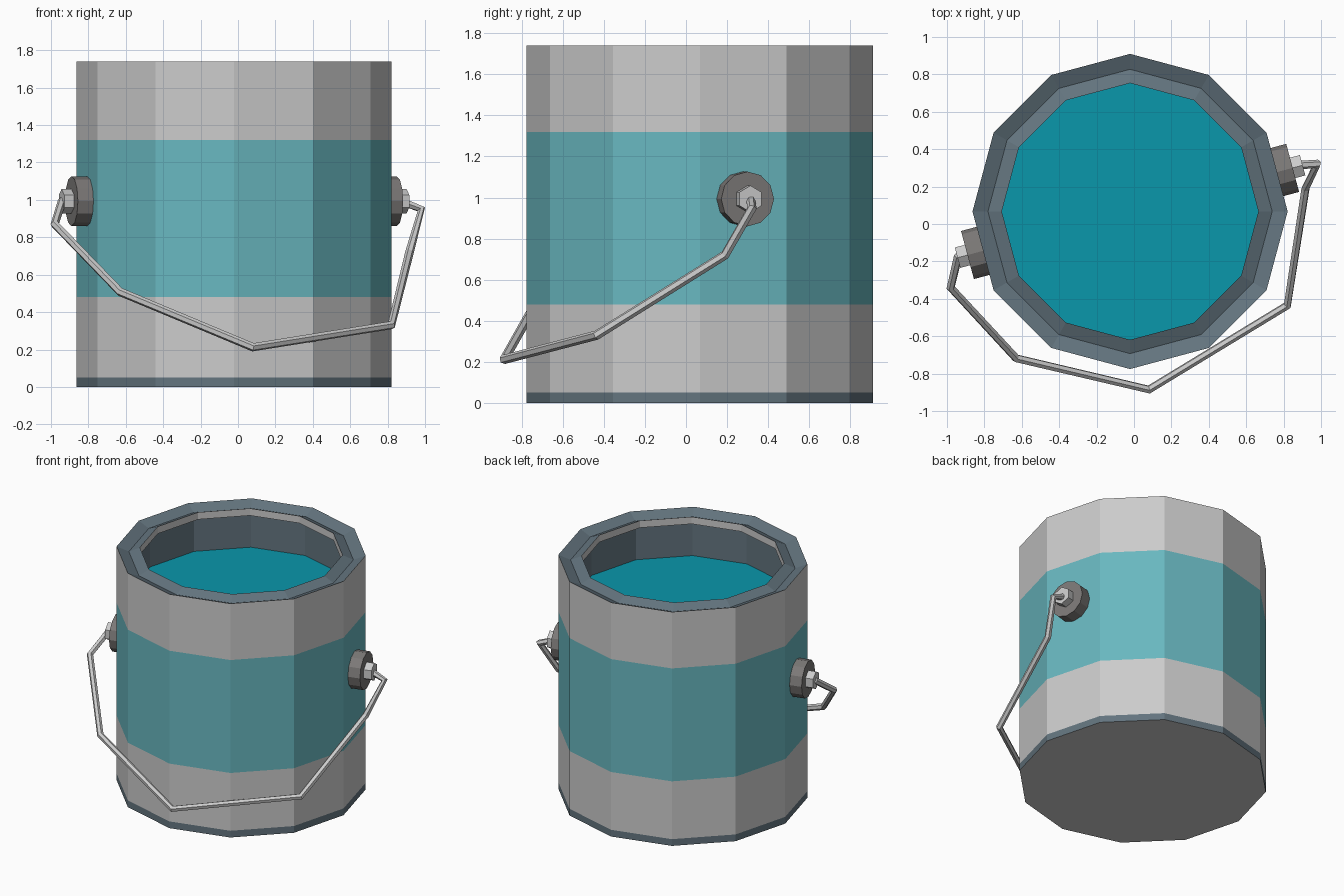
import bpy, bmesh, math
from mathutils import Matrix, Vector

if "Cube" in bpy.data.objects:
    bpy.data.objects.remove(bpy.data.objects["Cube"])

CENTRE = Vector((-0.021, 0.067, 0))


def material(name, rgb):
    m = bpy.data.materials.new(name)
    m.diffuse_color = (*rgb, 1)
    m.use_nodes = True
    m.node_tree.nodes["Principled BSDF"].inputs["Base Color"].default_value = m.diffuse_color
    return m


RIM = material("blue_grey_metal", (0.125, 0.175, 0.21))
LABEL = material("teal_label", (0.14, 0.475, 0.525))
PAINT = material("teal_paint", (0.003, 0.31, 0.41))
DARK = material("dark_metal", (0.20, 0.19, 0.185))


def lathe(name, profile, mat=None, sides=12, offset=0, bottom=False, top=False,
          matrix=Matrix.Translation(CENTRE)):
    """Revolve (radius, height) points into a flat-sided shell, with optional caps."""
    bm = bmesh.new()
    rings = []
    for r, h in profile:
        angles = [2 * math.pi * k / sides + offset for k in range(sides)]
        rings.append([bm.verts.new((r * math.cos(a), r * math.sin(a), h)) for a in angles])
    for lo, hi in zip(rings, rings[1:]):
        for k in range(sides):
            j = (k + 1) % sides
            bm.faces.new((lo[k], lo[j], hi[j], hi[k]))
    if bottom:
        bm.faces.new(rings[0][::-1])
    if top:
        bm.faces.new(rings[-1])
    me = bpy.data.meshes.new(name)
    bm.to_mesh(me)
    bm.free()
    if mat:
        me.materials.append(mat)
    ob = bpy.data.objects.new(name, me)
    ob.matrix_world = matrix
    bpy.context.collection.objects.link(ob)
    return ob


# Can wall, bands and base
R = 0.8425
lathe("base", [(R, 0)], bottom=True)
lathe("bottom_band", [(R, 0), (R, 0.05)], RIM)
lathe("lower_wall", [(R, 0.05), (R, 0.48)])
lathe("label", [(R, 0.48), (R, 1.32)], LABEL)
lathe("upper_wall", [(R, 1.32), (R, 1.74)])

# Grooved rim, inner lip, inner wall and paint surface
lathe("rim_groove", [(R, 1.74), (0.76, 1.705), (0.686, 1.738)], RIM)
lathe("inner_lip", [(0.686, 1.738), (0.686, 1.685), (0.75, 1.685)])
lathe("inner_wall", [(0.75, 1.685), (0.75, 1.42)], RIM)
lathe("paint", [(0.75, 1.42)], PAINT, top=True)

# Handle mounts on two opposite facets
for side, angle in (("right", 15), ("left", 195)):
    a = math.radians(angle)
    axis = Vector((math.cos(a), math.sin(a), 0))
    place = Matrix.Translation(CENTRE + Vector((0, 0, 0.993))) @ axis.to_track_quat('Z', 'Y').to_matrix().to_4x4()
    lathe(side + "_mount", [(0.133, 0.79), (0.133, 0.90)], DARK, bottom=True, top=True, matrix=place)
    lathe(side + "_nut", [(0.065, 0.89), (0.065, 0.955)], sides=6, offset=math.radians(30),
          bottom=True, top=True, matrix=place)

# Bent wire handle hanging at the front
path = [(0.89, 0.315, 0.985), (0.98, 0.322, 0.95), (0.917, 0.19, 0.72), (0.82, -0.435, 0.33),
        (0.08, -0.885, 0.212), (-0.63, -0.718, 0.508), (-0.98, -0.34, 0.87), (-0.94, -0.17, 0.995)]
curve = bpy.data.curves.new("handle", 'CURVE')
curve.dimensions = '3D'
curve.bevel_depth = 0.023
curve.bevel_resolution = 1
curve.use_fill_caps = True
spline = curve.splines.new('POLY')
spline.points.add(len(path) - 1)
for p, co in zip(spline.points, path):
    p.co = (*co, 1)
spline.use_smooth = False
handle = bpy.data.objects.new("handle", curve)
bpy.context.collection.objects.link(handle)
bpy.context.view_layer.objects.active = handle
handle.select_set(True)
bpy.ops.object.convert(target='MESH')
